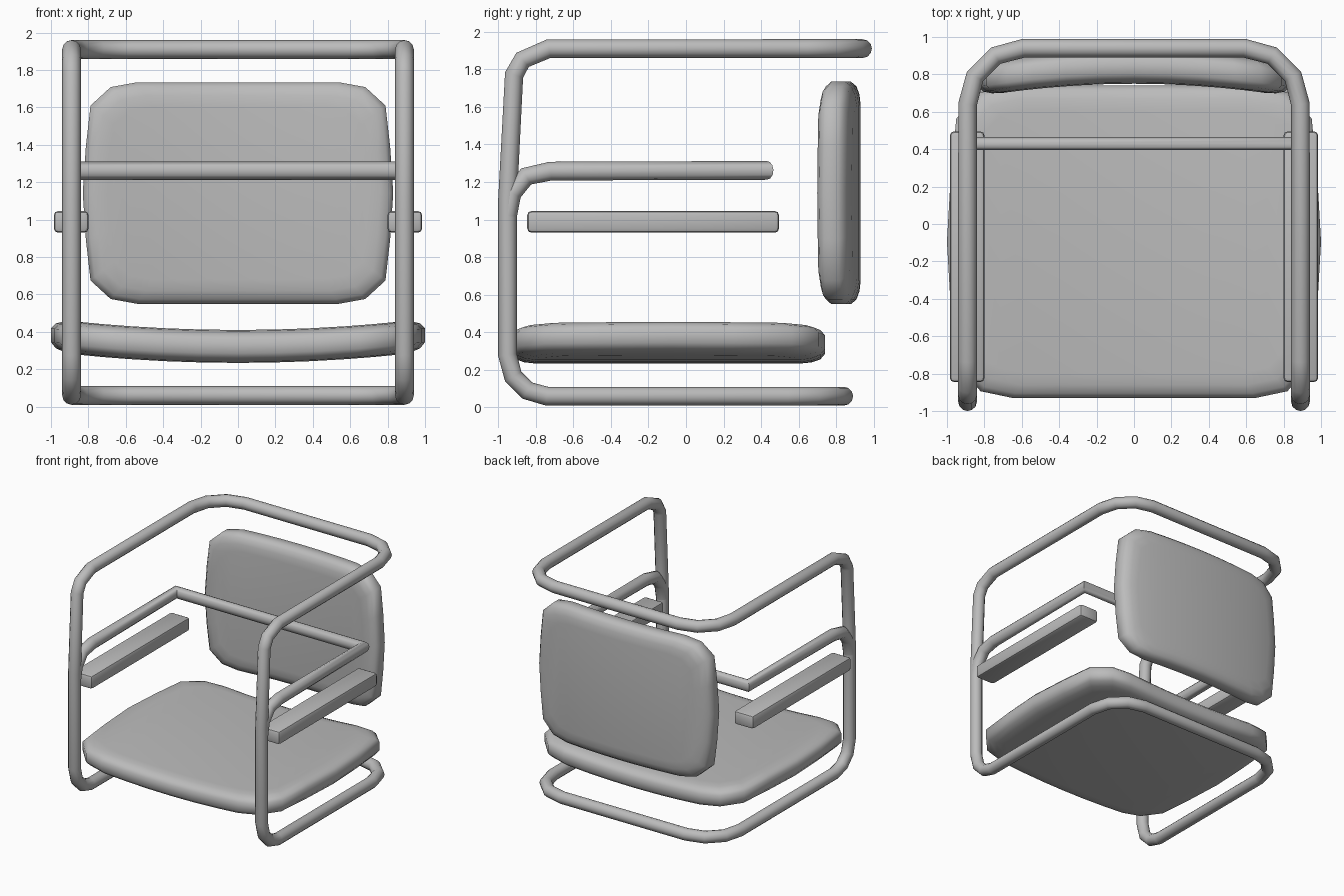
import bpy
import bmesh
import math
from mathutils import Vector

cube = bpy.data.objects.get("Cube")
if cube:
    bpy.data.objects.remove(cube, do_unlink=True)

grey = bpy.data.materials.new("light_grey")
grey.use_nodes = True
GREY = (0.5, 0.5, 0.5, 1)
grey.diffuse_color = GREY
grey.node_tree.nodes["Principled BSDF"].inputs["Base Color"].default_value = GREY


def activate(obj):
    bpy.ops.object.select_all(action='DESELECT')
    obj.select_set(True)
    bpy.context.view_layer.objects.active = obj


def smooth(obj, degrees):
    activate(obj)
    bpy.ops.object.shade_smooth_by_angle(angle=math.radians(degrees))


def from_bmesh(name, bm, degrees):
    bmesh.ops.recalc_face_normals(bm, faces=bm.faces[:])
    mesh = bpy.data.meshes.new(name)
    bm.to_mesh(mesh)
    bm.free()
    mesh.materials.append(grey)
    obj = bpy.data.objects.new(name, mesh)
    bpy.context.collection.objects.link(obj)
    smooth(obj, degrees)
    return obj


def tube(name, half_path, cyclic):
    """Round tube through a half path and its mirror image."""
    path = half_path + [(-x, y, z) for x, y, z in reversed(half_path)]
    curve = bpy.data.curves.new(name, 'CURVE')
    curve.dimensions = '3D'
    curve.bevel_depth = 0.05
    curve.bevel_resolution = 4
    curve.use_fill_caps = not cyclic
    spline = curve.splines.new('POLY')
    spline.points.add(len(path) - 1)
    for point, co in zip(spline.points, path):
        point.co = (*co, 1)
    spline.use_cyclic_u = cyclic
    curve.materials.append(grey)
    obj = bpy.data.objects.new(name, curve)
    bpy.context.collection.objects.link(obj)
    activate(obj)
    bpy.ops.object.convert(target='MESH')
    smooth(bpy.context.object, 50)


def back_corner(x, y, z, r=0.3, steps=3):
    """Rounded corner at the back of a horizontal loop, from the side inwards."""
    angles = [math.pi / 2 * i / steps for i in range(steps + 1)]
    return [(x - r + r * math.cos(a), y - r + r * math.sin(a), z) for a in angles]


# Closed main frame: base loop, front uprights, upper loop
SIDE = 0.89
front = [(-0.74, 0.06), (-0.845, 0.09), (-0.92, 0.165), (-0.95, 0.28),
         (-0.95, 1.1), (-0.915, 1.77), (-0.87, 1.85), (-0.73, 1.91)]
frame = back_corner(SIDE, 0.84, 0.06)[::-1]
frame += [(SIDE, y, z) for y, z in front]
frame += back_corner(SIDE, 0.94, 1.91)
tube("main_frame", frame, True)

# Arm rail branching off the uprights, with a sharp-cornered cross bar
rail = [(-0.95, 1.02), (-0.925, 1.14), (-0.85, 1.23), (-0.72, 1.258), (0.43, 1.262)]
tube("arm_rail", [(SIDE, y, z) for y, z in rail], False)

# Arm pads
for name, sign in (("left_arm_pad", 1), ("right_arm_pad", -1)):
    bm = bmesh.new()
    bmesh.ops.create_cube(bm, size=1)
    for v in bm.verts:
        v.co = Vector((v.co.x * 0.185 + sign * 0.892, v.co.y * 1.34 - 0.175,
                       v.co.z * 0.115 + 0.988))
    bmesh.ops.bevel(bm, geom=bm.edges[:], offset=0.022, segments=2,
                    profile=0.5, affect='EDGES')
    from_bmesh(name, bm, 40)

# Cushions: rounded outline, stacked rings with soft rim, bent across x
QUADRANT = [(0, 1), (0.22, 1), (0.44, 1), (0.65, 1), (0.82, 0.957), (0.95, 0.79), (0.98, 0.42)]
RIM = [(0.13, 1), (0.07, 0.93), (0.025, 0.75), (0, 0.42)]


def cushion(name, half_w, half_d, half_t, place):
    top = [(-1, 0)] + [(-x, y) for x, y in QUADRANT[:0:-1]] + QUADRANT + [(1, 0)]
    outline = top + [(x, -y) for x, y in top[-2:0:-1]]
    count, last = len(outline), len(top) - 1
    levels = RIM + [(inset, -h) for inset, h in reversed(RIM)]
    bm = bmesh.new()
    rings = [[bm.verts.new(place(x * (half_w - inset), y * (half_d - inset), h * half_t))
              for x, y in outline] for inset, h in levels]
    for a, b in zip(rings, rings[1:]):
        for i in range(count):
            j = (i + 1) % count
            bm.faces.new((a[i], a[j], b[j], b[i]))
    # Caps as strips running across the cushion, so they bend cleanly
    for ring in (rings[0], rings[-1]):
        for i in range(last):
            corners = [ring[i], ring[i + 1], ring[-i - 1], ring[-i]]
            bm.faces.new(list(dict.fromkeys(corners)))
    from_bmesh(name, bm, 60)


cushion("seat_cushion", 1.0, 0.835, 0.088,
        lambda x, y, h: (x, y - 0.095, h + 0.322 + 0.06 * x * x))
cushion("back_cushion", 0.83, 0.592, 0.09,
        lambda x, y, h: (x, 0.84 + h - 0.1 * x * x, y + 1.142))
